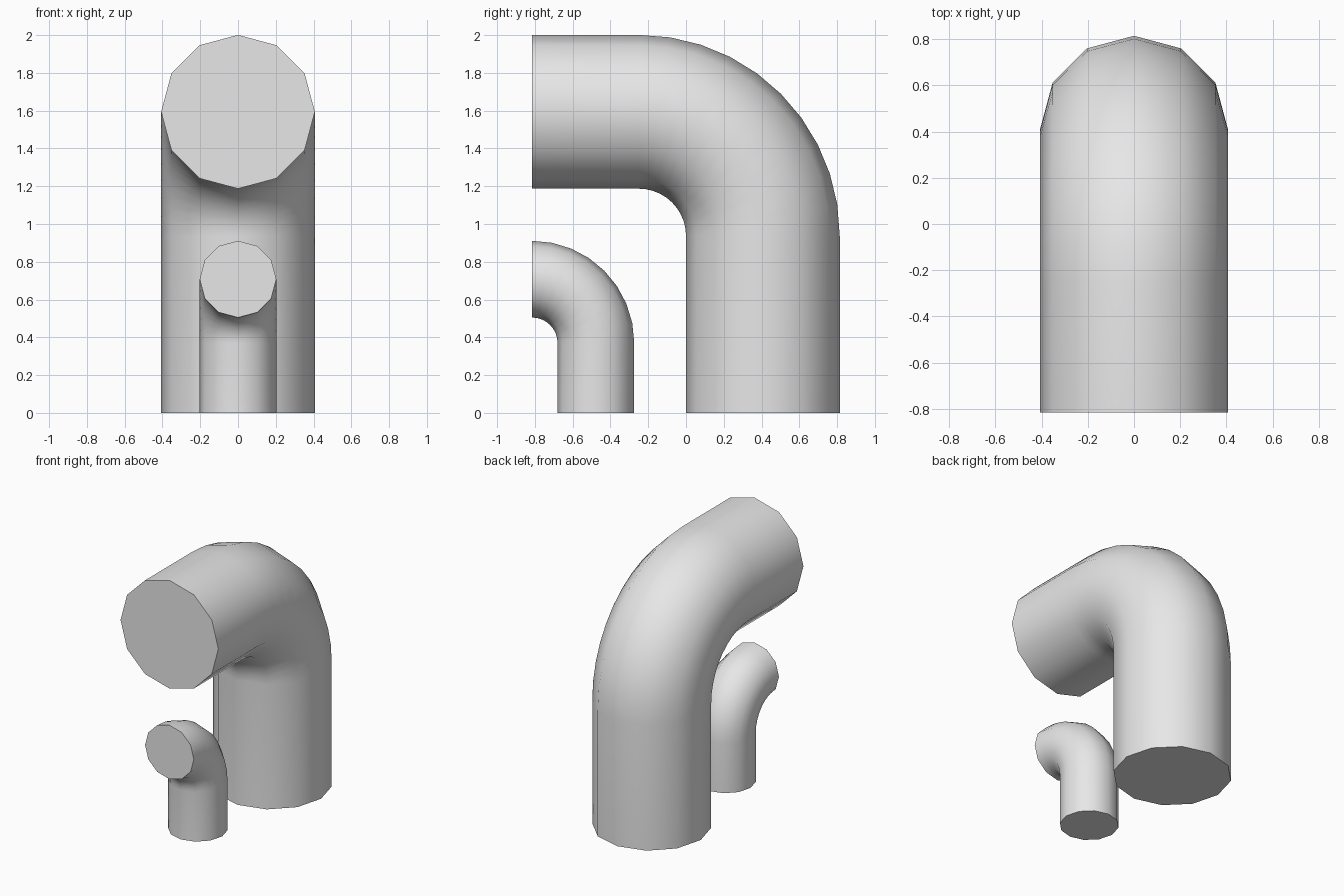
import bpy
import bmesh
from math import sin, cos, pi, radians

SIDES = 12
FRONT = -0.815

cube = bpy.data.objects.get("Cube")
if cube:
    bpy.data.objects.remove(cube, do_unlink=True)

grey = bpy.data.materials.new("light_grey")
grey.use_nodes = True
colour = (0.8, 0.8, 0.8, 1)
grey.diffuse_color = colour
grey.node_tree.nodes["Principled BSDF"].inputs["Base Color"].default_value = colour


def bent_pipe(name, radius, bend_y, bend_z, bend_radius, steps):
    """Solid pipe rising from the ground and bending over to the front."""
    # centre line: (y, z, bend angle) of each ring
    stations = [(bend_y + bend_radius, 0, 0)]
    for i in range(steps + 1):
        a = pi / 2 * i / steps
        stations.append((bend_y + bend_radius * cos(a),
                         bend_z + bend_radius * sin(a), a))
    if bend_y > FRONT:
        stations.append((FRONT, bend_z + bend_radius, pi / 2))

    bm = bmesh.new()
    rings = []
    for y, z, a in stations:
        ring = []
        for k in range(SIDES):
            t = 2 * pi * k / SIDES
            out = radius * sin(t)
            ring.append(bm.verts.new((radius * cos(t), y + out * cos(a), z + out * sin(a))))
        rings.append(ring)

    # walls and flat end caps
    for low, high in zip(rings, rings[1:]):
        for k in range(SIDES):
            n = (k + 1) % SIDES
            bm.faces.new((low[k], low[n], high[n], high[k]))
    bm.faces.new(rings[0][::-1])
    bm.faces.new(rings[-1])
    bmesh.ops.recalc_face_normals(bm, faces=bm.faces)

    mesh = bpy.data.meshes.new(name)
    bm.to_mesh(mesh)
    bm.free()
    mesh.materials.append(grey)
    obj = bpy.data.objects.new(name, mesh)
    bpy.context.collection.objects.link(obj)

    # smooth walls, sharp rims
    bpy.ops.object.select_all(action="DESELECT")
    obj.select_set(True)
    bpy.context.view_layer.objects.active = obj
    bpy.ops.object.shade_smooth_by_angle(angle=radians(45))


bent_pipe("large_bent_pipe", 0.407, -0.25, 0.937, 0.657, 10)
bent_pipe("small_bent_pipe", 0.203, FRONT, 0.37, 0.338, 8)
